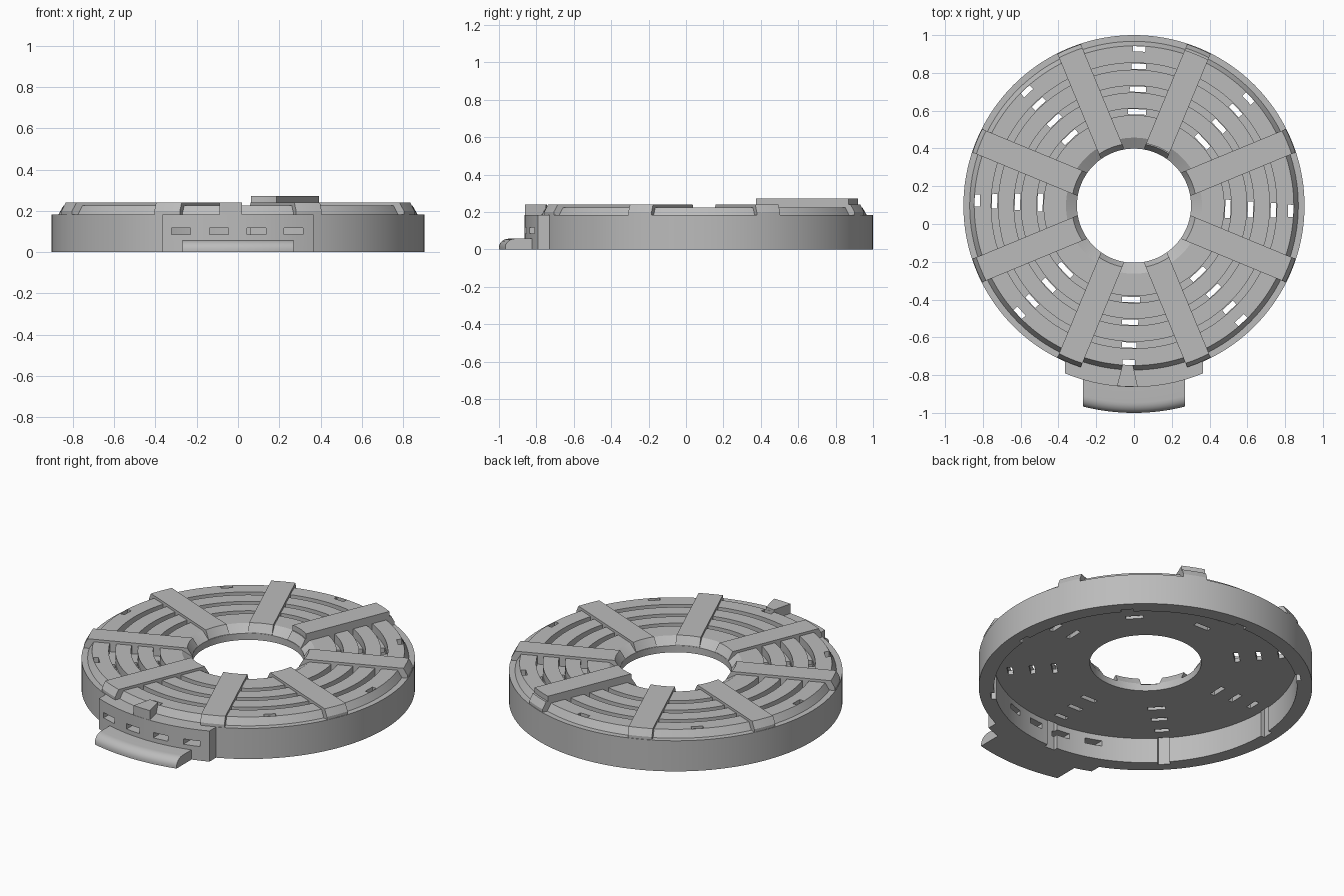
import bpy, bmesh, math
from mathutils import Matrix, Vector

cube = bpy.data.objects.get("Cube")
if cube:
    bpy.data.objects.remove(cube, do_unlink=True)

CY = 0.097            # centre of the round body along y
OUTER = 0.903
FLOOR, LEDGE, DECK, TOP = 0.15, 0.183, 0.225, 0.24

grey = bpy.data.materials.new("plain grey")
grey.use_nodes = True
grey.diffuse_color = (0.5, 0.5, 0.5, 1)
grey.node_tree.nodes["Principled BSDF"].inputs["Base Color"].default_value = (0.5, 0.5, 0.5, 1)


def finish(name, bm):
    bmesh.ops.recalc_face_normals(bm, faces=bm.faces)
    mesh = bpy.data.meshes.new(name)
    bm.to_mesh(mesh)
    bm.free()
    mesh.materials.append(grey)
    ob = bpy.data.objects.new(name, mesh)
    bpy.context.collection.objects.link(ob)
    return ob


def skin(bm, rings, closed):
    """Join matching rings of vertices, capping the ends unless closed."""
    n = len(rings[0])
    pairs = list(zip(rings, rings[1:]))
    if closed:
        pairs.append((rings[-1], rings[0]))
    for a, b in pairs:
        for i in range(n):
            j = (i + 1) % n
            bm.faces.new((a[i], a[j], b[j], b[i]))
    if not closed:
        bm.faces.new(rings[0])
        bm.faces.new(rings[-1])


def lathe(name, profile, steps=144):
    bm = bmesh.new()
    rings = []
    for k in range(steps):
        a = math.tau * k / steps
        rings.append([bm.verts.new((r * math.cos(a), CY + r * math.sin(a), z)) for r, z in profile])
    skin(bm, rings, True)
    return finish(name, bm)


def radial_bar(name, profile, angle, t0, t1, steps=6):
    """Radial profile swept sideways from t0 to t1, its ends following circles."""
    bm = bmesh.new()
    out = Vector((math.cos(angle), math.sin(angle), 0))
    side = Vector((-out.y, out.x, 0))
    rings = []
    for k in range(steps + 1):
        t = t0 + (t1 - t0) * k / steps
        rings.append([bm.verts.new(out * math.sqrt(r * r - t * t) + side * t + Vector((0, CY, z)))
                      for r, z in profile])
    skin(bm, rings, False)
    return finish(name, bm)


def add_box(bm, centre, size, angle=0):
    m = (Matrix.Translation(centre) @ Matrix.Rotation(angle, 4, "Z")
         @ Matrix.Diagonal((*size, 1)))
    bmesh.ops.create_cube(bm, size=1, matrix=m)


def cut(ob, cutter):
    mod = ob.modifiers.new("slots", "BOOLEAN")
    mod.operation = "DIFFERENCE"
    mod.solver = "EXACT"
    mod.object = cutter
    bpy.context.view_layer.objects.active = ob
    bpy.ops.object.modifier_apply(modifier=mod.name)


# Round body: wall, ledge, bevelled deck with grooves, slope into the hole
GROOVES = (0.738, 0.617, 0.497)
profile = [(0.82, FLOOR), (0.82, 0), (OUTER, 0), (OUTER, LEDGE), (0.87, LEDGE), (0.846, DECK)]
for r in GROOVES:
    profile += [(r + 0.018, DECK), (r + 0.018, 0.175), (r - 0.018, 0.175), (r - 0.018, DECK)]
profile += [(0.36, DECK), (0.302, 0.19), (0.302, FLOOR)]
body = lathe("vented_body", profile)

# Front block
FRONT = -math.pi / 2
block = radial_bar("front_block", [(0.85, 0), (0.96, 0), (0.96, LEDGE), (0.85, LEDGE)],
                   FRONT, -0.365, 0.365, 20)

# Vertical vent slots, turned slightly clockwise
bm = bmesh.new()
for k in range(8):
    a = k * math.pi / 4 - math.radians(1.9)
    for r, length in zip((0.83, *GROOVES), (0.065, 0.077, 0.086, 0.096)):
        add_box(bm, (r * math.cos(a), CY + r * math.sin(a), 0.1), (0.028, length, 0.4), a)
vents = finish("vent_cutter", bm)

# Four windows through the block and the wall behind it
bm = bmesh.new()
for x in (-0.277, -0.093, 0.09, 0.27):
    add_box(bm, (x, -0.8, 0.1), (0.092, 0.4, 0.032))
windows = finish("window_cutter", bm)

for ob, cutter in ((body, vents), (body, windows), (block, windows)):
    cut(ob, cutter)
for cutter in (vents, windows):
    bpy.data.objects.remove(cutter, do_unlink=True)

# Eight spokes with sloping ends
HALF = 0.067
bar = [(0.303, FLOOR + 0.001), (0.866, FLOOR + 0.001), (0.866, LEDGE - 0.005),
       (0.9, LEDGE - 0.005), (0.9, 0.2), (0.878, TOP), (0.33, TOP), (0.303, 0.195)]
for k in range(8):
    radial_bar(f"spoke_{k + 1}", bar, (k + 0.5) * math.pi / 4, -HALF, HALF)

# Raised plate on one spoke
radial_bar("raised_plate", [(0.335, 0.23), (0.866, 0.23), (0.866, 0.271), (0.335, 0.271)],
           1.5 * math.pi / 4, -HALF, HALF)

# Rounded front lip
lip = [(0.9, 0), (1.097, 0), (1.097, 0.012)]
for i in range(1, 7):
    a = i * math.pi / 12
    lip.append((1.042 + 0.055 * math.cos(a), 0.012 + 0.046 * math.sin(a)))
lip.append((0.9, 0.058))
radial_bar("front_lip", lip, FRONT, -0.27, 0.27, 16)

# Small tapered catch on top of the block
catch = radial_bar("front_catch", [(0.845, 0.17), (0.959, 0.17), (0.959, TOP), (0.845, TOP)],
                   FRONT, -0.09, 0.02, 2)
for v in catch.data.vertices:
    if v.co.y > -0.82:
        v.co.x = -0.033 + (v.co.x + 0.035) * 0.5

# Smooth the curved walls, keep the corners crisp
for ob in bpy.context.scene.objects:
    ob.select_set(ob.type == "MESH")
bpy.context.view_layer.objects.active = body
bpy.ops.object.shade_smooth_by_angle(angle=math.radians(25))
